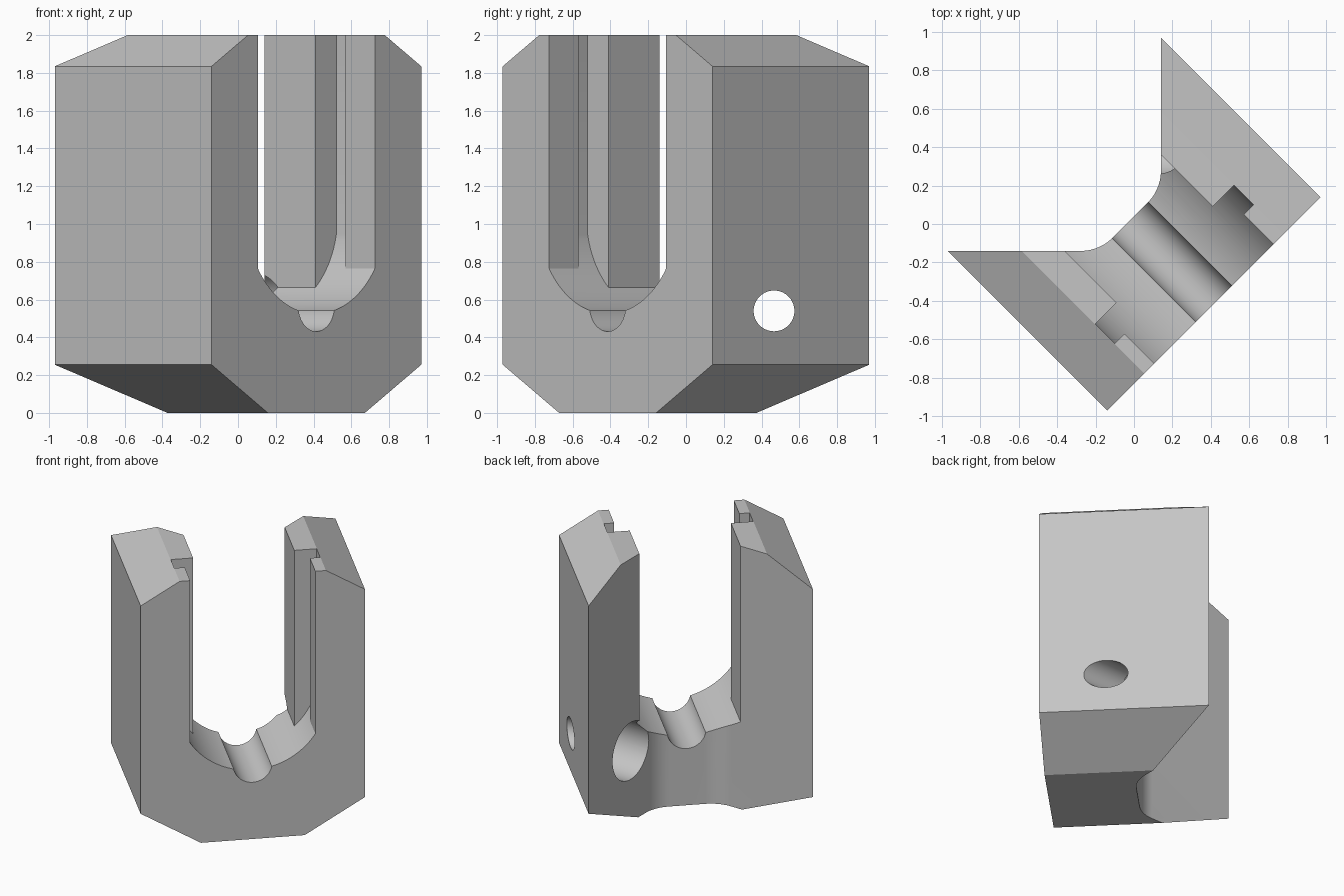
import bpy, bmesh, math
from mathutils import Matrix

if "Cube" in bpy.data.objects:
    bpy.data.objects.remove(bpy.data.objects["Cube"], do_unlink=True)

grey = bpy.data.materials.new("plain grey")
grey.use_nodes = True
grey.diffuse_color = (0.56, 0.56, 0.56, 1)
grey.node_tree.nodes["Principled BSDF"].inputs["Base Color"].default_value = (0.56, 0.56, 0.56, 1)


def prism(name, outline, axis, start, end):
    """Extrude a closed 2D outline along x, y or z."""
    place = {"x": lambda a, b, t: (t, a, b),
             "y": lambda a, b, t: (a, t, b),
             "z": lambda a, b, t: (a, b, t)}[axis]
    bm = bmesh.new()
    rings = [[bm.verts.new(place(a, b, t)) for a, b in outline] for t in (start, end)]
    n = len(outline)
    bm.faces.new(rings[0])
    bm.faces.new(rings[1])
    for i in range(n):
        j = (i + 1) % n
        bm.faces.new((rings[0][i], rings[0][j], rings[1][j], rings[1][i]))
    bmesh.ops.recalc_face_normals(bm, faces=bm.faces)
    mesh = bpy.data.meshes.new(name)
    bm.to_mesh(mesh)
    bm.free()
    mesh.materials.append(grey)
    obj = bpy.data.objects.new(name, mesh)
    bpy.context.collection.objects.link(obj)
    return obj


def arc(ca, cb, r, a0, a1, n):
    angles = [math.radians(a0 + (a1 - a0) * i / n) for i in range(n + 1)]
    return [(ca + r * math.cos(a), cb + r * math.sin(a)) for a in angles]


def mirrored(half):
    """Close a half outline by mirroring it across the first coordinate."""
    return half + [(-a, b) for a, b in reversed(half)]


def combine(target, tool, operation="DIFFERENCE"):
    tool.hide_render = True
    mod = target.modifiers.new("cut", "BOOLEAN")
    mod.operation, mod.object, mod.solver = operation, tool, "EXACT"
    bpy.context.view_layer.objects.active = target
    bpy.ops.object.modifier_apply(modifier=mod.name)
    bpy.data.objects.remove(tool, do_unlink=True)


HALF_W, HALF_D = 0.785, 0.587

# Chamfered block
block = prism("clamp_block", mirrored([
    (0.363, 0), (HALF_W, 0.255), (HALF_W, 1.835), (0.512, 2)]),
    "y", -HALF_D, HALF_D)

# Rear recess with filleted inner corners
floor, tangent = 0.028, 0.127
radius = 0.24
fillet = arc(tangent, floor + radius, radius, -90, -45, 10)
end_u, end_v = fillet[-1]
reach = 1.0
combine(block, prism("rear_recess", mirrored(
    fillet + [(end_u + reach, end_v + reach)]), "z", -0.5, 2.5))

# Round-bottomed slot, with a stepped keyway along each wall
slot = prism("slot", arc(0, 1.045, 0.52, 180, 360, 64) + [(0.52, 2.4), (-0.52, 2.4)],
             "y", -0.9, 0.9)
plan = prism("slot_plan", mirrored([
    (0.438, -0.8), (0.438, -0.368), (0.51, -0.368), (0.51, -0.226),
    (0.354, -0.226), (0.354, 0.8)]), "z", 0.3, 2.3)
combine(slot, plan, "INTERSECT")
combine(block, slot)

# Small round groove along the slot floor
combine(block, prism("floor_groove", arc(0, 0.566, 0.135, 0, 354.375, 63), "y", -0.9, 0.9))

# Turn the block on its corner, then drill the counterbored side hole
block.data.transform(Matrix.Rotation(math.radians(45), 4, "Z"))
for name, r, start, end in (("bolt_hole", 0.108, 0.05, 1.2), ("counterbore", 0.216, -0.1, 0.41)):
    combine(block, prism(name, arc(0.466, 0.54, r, 0, 354.375, 63), "x", start, end))

bpy.ops.object.select_all(action="DESELECT")
block.select_set(True)
bpy.context.view_layer.objects.active = block
bpy.ops.object.shade_smooth_by_angle(angle=math.radians(20))
